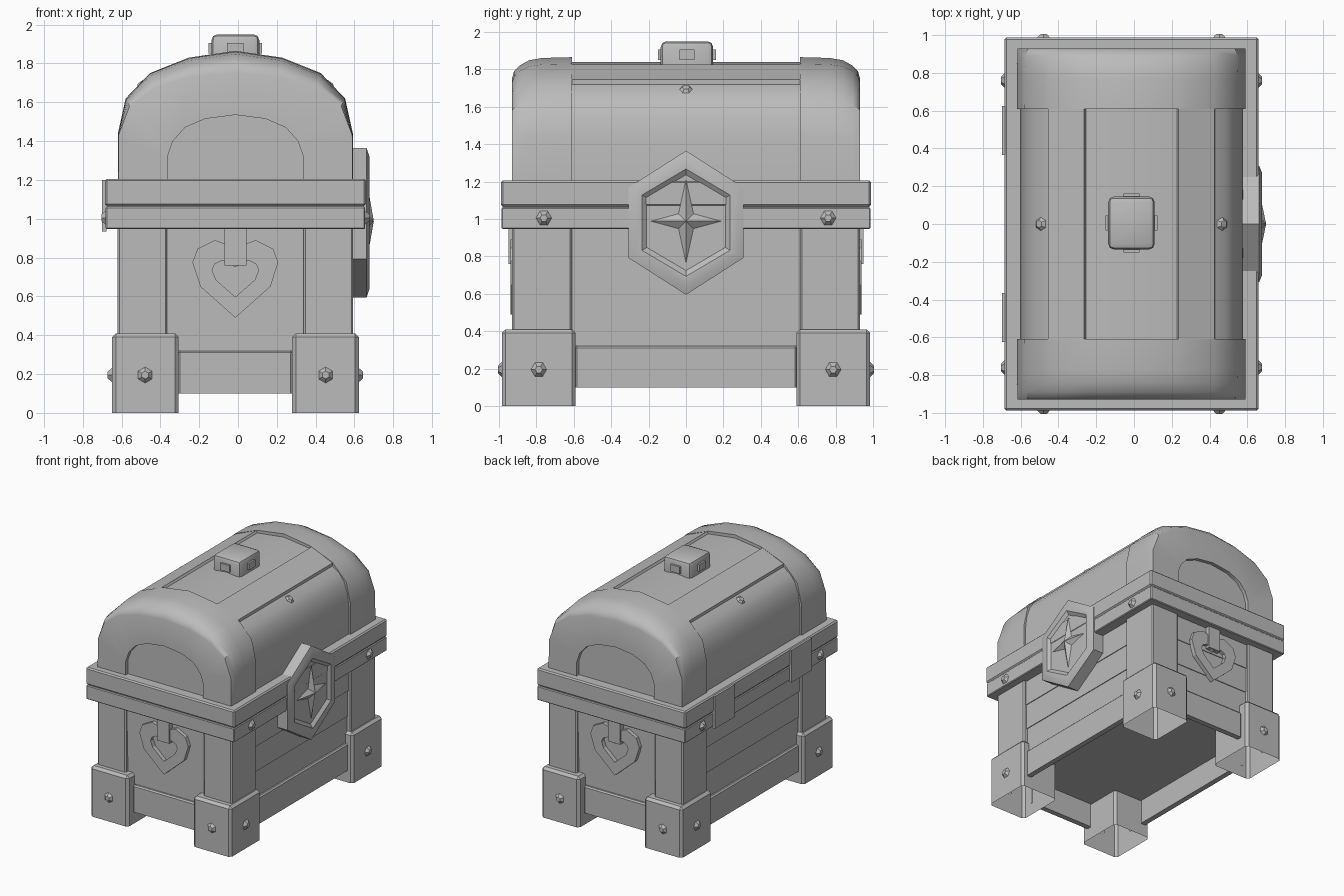
import bpy, bmesh
from math import radians
from mathutils import Vector, Matrix

if "Cube" in bpy.data.objects:
    bpy.data.objects.remove(bpy.data.objects["Cube"], do_unlink=True)

CX = -0.0135  # the body sits slightly off centre because of the lock
SIDES = (-1, 1)

grey = bpy.data.materials.new("plain_grey")
grey.use_nodes = True
grey.diffuse_color = (0.5, 0.5, 0.5, 1)
grey.node_tree.nodes["Principled BSDF"].inputs["Base Color"].default_value = (0.5, 0.5, 0.5, 1)


def finish(name, bm, smooth=False):
    bmesh.ops.recalc_face_normals(bm, faces=bm.faces)
    mesh = bpy.data.meshes.new(name)
    bm.to_mesh(mesh)
    bm.free()
    mesh.materials.append(grey)
    obj = bpy.data.objects.new(name, mesh)
    obj.location.x = CX
    bpy.context.collection.objects.link(obj)
    if smooth:
        bpy.ops.object.select_all(action='DESELECT')
        obj.select_set(True)
        bpy.context.view_layer.objects.active = obj
        bpy.ops.object.shade_smooth_by_angle(angle=radians(35))
    return obj


def box(name, center, half, bevel=0.0, flat_bottom=False, hollow=False, smooth=False):
    bm = bmesh.new()
    bmesh.ops.create_cube(bm, size=2)
    for v in bm.verts:
        v.co = Vector(c + h * s for c, h, s in zip(center, half, v.co))
    low = center[2] - half[2] + 1e-4
    if bevel:
        edges = [e for e in bm.edges
                 if not (flat_bottom and all(v.co.z < low for v in e.verts))]
        bmesh.ops.bevel(bm, geom=edges, offset=bevel, segments=2 if smooth else 1,
                        profile=0.5, affect='EDGES')
    if hollow:
        bottom = [f for f in bm.faces if all(v.co.z < low for v in f.verts)]
        bmesh.ops.delete(bm, geom=bottom, context='FACES_ONLY')
    return finish(name, bm, smooth)


def loft(name, rings, loop=False, smooth=False):
    """Skin closed rings of equal length, either capped or looped."""
    bm = bmesh.new()
    rows = [[bm.verts.new(p) for p in ring] for ring in rings]
    pairs = list(zip(rows, rows[1:]))
    if loop:
        pairs.append((rows[-1], rows[0]))
    for a, b in pairs:
        for i in range(len(a)):
            j = (i + 1) % len(a)
            bm.faces.new((a[i], a[j], b[j], b[i]))
    if not loop:
        bm.faces.new(rows[0])
        bm.faces.new(rows[-1])
    return finish(name, bm, smooth)


def mirrored(half):
    """Complete a half outline whose ends may lie on the centre line."""
    return half + [(-x, z) for x, z in reversed(half) if x > 0]


def rivet(name, position, normal):
    bm = bmesh.new()
    bmesh.ops.create_cone(bm, cap_ends=True, segments=6, radius1=0.05, radius2=0.02, depth=0.03)
    turn = Vector(normal).to_track_quat('Z', 'Y').to_matrix()
    if normal[0]:
        turn = turn @ Matrix.Rotation(radians(30), 3, 'Z')
    for v in bm.verts:
        v.co = turn @ (v.co + Vector((0, 0, 0.01))) + Vector(position)
    finish(name, bm)


# Body core, stepped wall boards and thin skirting around the open underside
box("body_core", (0, 0, 0.69), (0.56, 0.885, 0.39))
for s in SIDES:
    for i in range(3):
        z = 0.425 + 0.21 * i
        out = 0.572 + 0.006 * i
        box("side_board", (s * (out - 0.02), 0, z), (0.02, 0.63, 0.105))
        box("end_board", (0, s * (out + 0.305), z), (0.37, 0.02, 0.105))
    box("side_skirt", (s * 0.572, 0, 0.21), (0.022, 0.592, 0.11), 0.01, True)
    box("end_skirt", (0, s * 0.898, 0.21), (0.294, 0.022, 0.11), 0.01, True)

# Corner posts, hollow feet and their rivets
for sx in SIDES:
    for sy in SIDES:
        box("corner_post", (sx * 0.479, sy * 0.77, 0.66), (0.128, 0.16, 0.3), 0.01)
        box("foot", (sx * 0.464, sy * 0.787, 0.205), (0.172, 0.197, 0.205), 0.02, True, True)
        rivet("foot_end_rivet", (sx * 0.465, sy * 0.98, 0.195), (0, sy, 0))
        rivet("foot_side_rivet", (sx * 0.633, sy * 0.787, 0.195), (sx, 0, 0))
        rivet("rim_rivet", (sx * 0.665, sy * 0.76, 1.005), (sx, 0, 0))

# Rims of the body and the lid, with a hairline seam between
box("body_rim", (0, 0, 1.004), (0.668, 0.986, 0.058), 0.006)
box("rim_seam", (0, 0, 1.065), (0.662, 0.98, 0.02))
box("lid_rim", (0, 0, 1.136), (0.672, 0.988, 0.07), 0.01)

# Rear hinges
for s in SIDES:
    box("hinge", (-0.675, s * 0.495, 1.067), (0.011, 0.13, 0.132))

# Lid barrel: sunken middle strip, raised slats and curved sides
barrel = mirrored([(0.59, 1.19), (0.588, 1.43), (0.575, 1.53), (0.545, 1.62), (0.5, 1.68),
                   (0.44, 1.72), (0.441, 1.745), (0.25, 1.825), (0.24, 1.808), (0, 1.838)])
loft("lid_barrel", [[(x, y, z) for x, z in barrel] for y in (-0.615, 0.615)], smooth=True)

# Lid ends: crisp upright corners, rounded crown and a recessed arch panel
dome = mirrored([(0.605, 1.19), (0.605, 1.44), (0.565, 1.62), (0.44, 1.75), (0.24, 1.83), (0, 1.865)])
face = mirrored([(0.603, 1.19), (0.602, 1.43), (0.545, 1.58), (0.415, 1.675), (0.23, 1.73), (0, 1.752)])
arch = mirrored([(0.35, 1.19), (0.35, 1.32), (0.322, 1.4), (0.26, 1.47), (0.155, 1.515), (0, 1.535)])


def between(t):
    return [tuple(Vector(a).lerp(Vector(b), t)) for a, b in zip(dome, face)]


for s in SIDES:
    stations = [(0.61, dome), (0.77, between(0.04)), (0.84, between(0.15)),
                (0.89, between(0.4)), (0.92, between(0.68)),
                (0.93, face), (0.93, arch), (0.9, arch)]
    loft("lid_end", [[(x, s * y, z) for x, z in o] for y, o in stations], smooth=True)
    rivet("lid_rivet", (s * 0.475, 0, 1.685), (s * 0.6, 0, 0.8))

# Top knob with small plates on its four sides
box("top_knob", (0, 0.005, 1.885), (0.123, 0.14, 0.065), 0.03, True, smooth=True)
for s in SIDES:
    box("knob_side_plate", (s * 0.126, 0.005, 1.878), (0.012, 0.04, 0.028))
    box("knob_end_plate", (0, 0.005 + s * 0.144, 1.878), (0.042, 0.012, 0.028))

# Heart-shaped pulls hanging from straps
heart = mirrored([(0, 0.83), (0.05, 0.87), (0.105, 0.89), (0.195, 0.845),
                  (0.221, 0.775), (0.18, 0.65), (0, 0.49)])
heart_hole = mirrored([(0, 0.75), (0.04, 0.775), (0.07, 0.785), (0.108, 0.765),
                       (0.12, 0.735), (0.1, 0.685), (0, 0.597)])
for s in SIDES:
    rings = [(0.88, heart), (0.938, heart), (0.938, heart_hole), (0.88, heart_hole)]
    loft("heart_pull", [[(x, s * y, z) for x, z in o] for y, o in rings], loop=True)
    box("pull_strap", (0, s * 0.92, 0.86), (0.056, 0.028, 0.1))


# Hexagonal lock plate with a recessed floor
def hexagon(x, w, shoulder, tip):
    pts = [(0, tip), (w, shoulder), (w, -shoulder), (0, -tip), (-w, -shoulder), (-w, shoulder)]
    return [(x, y, 0.98 + z) for y, z in pts]


loft("lock_plate", [hexagon(0.56, 0.308, 0.188, 0.385), hexagon(0.676, 0.308, 0.188, 0.385),
                    hexagon(0.69, 0.275, 0.17, 0.342), hexagon(0.69, 0.235, 0.148, 0.287),
                    hexagon(0.669, 0.21, 0.132, 0.256)], smooth=True)

# Four-pointed star on the lock
bm = bmesh.new()
star = []
for dy, dz in ((0, 1), (1, 0), (0, -1), (-1, 0)):
    star.append(bm.verts.new((0.674, dy * 0.187, 0.988 + dz * 0.223)))
    ny, nz = dy + dz, dz - dy
    star.append(bm.verts.new((0.674, ny * 0.04, 0.988 + nz * 0.04)))
peak = bm.verts.new((0.713, 0, 0.988))
for a, b in zip(star, star[1:] + star[:1]):
    bm.faces.new((a, b, peak))
bm.faces.new(star)
finish("lock_star", bm)
